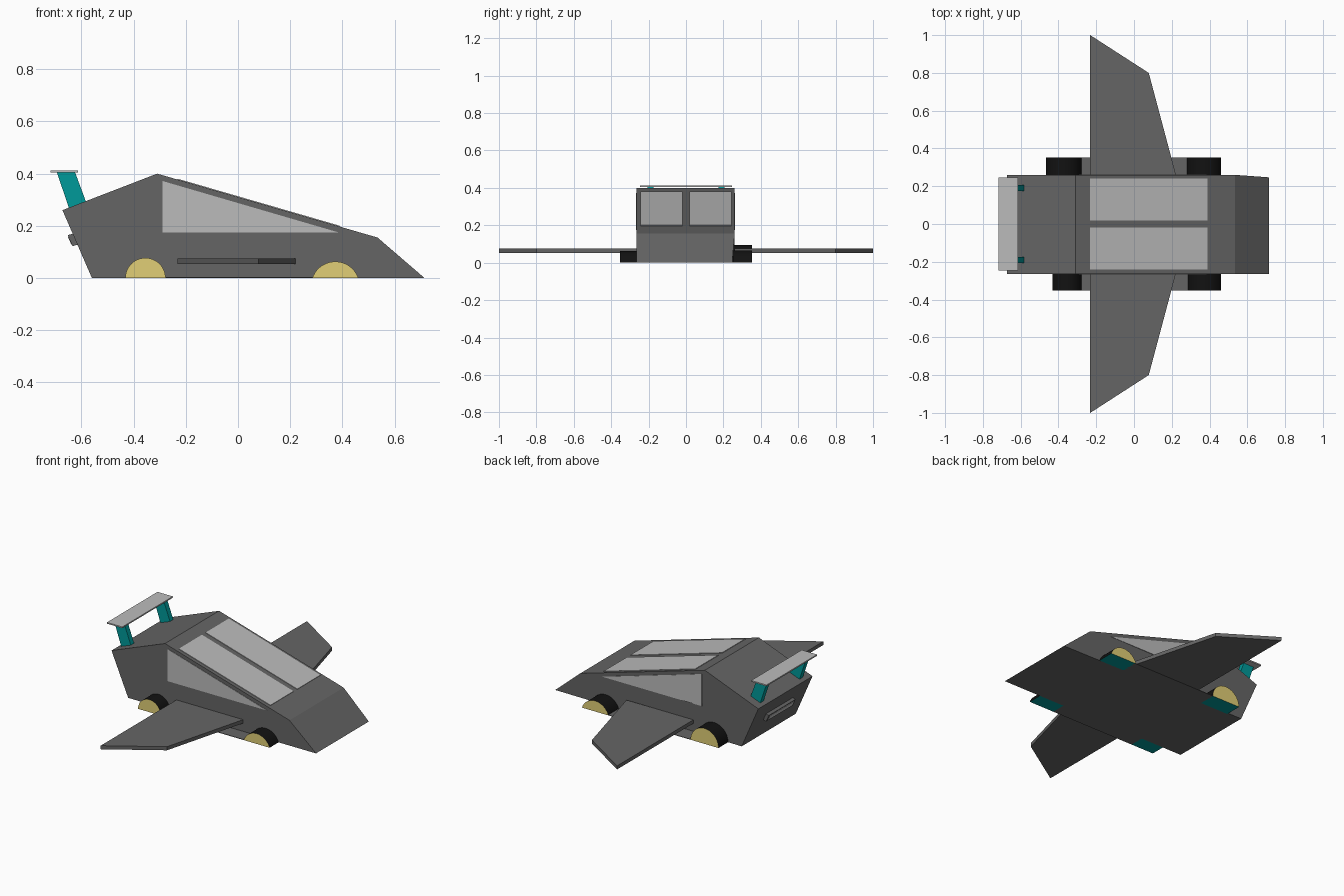
import bpy, bmesh, math
from mathutils import Vector

if "Cube" in bpy.data.objects:
    bpy.data.objects.remove(bpy.data.objects["Cube"])


def material(name, rgb):
    m = bpy.data.materials.new(name)
    m.diffuse_color = (*rgb, 1)
    m.use_nodes = True
    m.node_tree.nodes["Principled BSDF"].inputs["Base Color"].default_value = m.diffuse_color
    return m


BODY = material("dark_grey", (0.13, 0.13, 0.13))
GLASS = material("light_grey", (0.5, 0.5, 0.5))
TEAL = material("teal", (0.0, 0.32, 0.32))
BLACK = material("black", (0.006, 0.006, 0.006))
GOLD = material("gold", (0.75, 0.62, 0.18))


def prism(name, outline, offset, mats):
    """Extrude a 3D outline along an offset; returns the object."""
    bm = bmesh.new()
    face = bm.faces.new([bm.verts.new(p) for p in outline])
    ext = bmesh.ops.extrude_face_region(bm, geom=[face], use_keep_orig=True)
    moved = [g for g in ext["geom"] if isinstance(g, bmesh.types.BMVert)]
    bmesh.ops.translate(bm, verts=moved, vec=Vector(offset))
    bmesh.ops.recalc_face_normals(bm, faces=bm.faces)
    mesh = bpy.data.meshes.new(name)
    bm.to_mesh(mesh)
    bm.free()
    for m in mats:
        mesh.materials.append(m)
    obj = bpy.data.objects.new(name, mesh)
    bpy.context.collection.objects.link(obj)
    return obj


def side_prism(name, profile, y0, y1, mats):
    return prism(name, [(x, y0, z) for x, z in profile], (0, y1 - y0, 0), mats)


def flat_prism(name, plan, z0, z1, mats):
    return prism(name, [(x, y, z0) for x, y in plan], (0, 0, z1 - z0), mats)


# Wedge body, nose slightly narrowed on one side
body = side_prism("body", [(-0.56, 0), (-0.673, 0.26), (-0.31, 0.40),
                           (0.535, 0.155), (0.715, 0)], -0.265, 0.26, [BODY])
for v in body.data.vertices:
    if v.co.x > 0.6 and v.co.y > 0:
        v.co.y = 0.247


# Half-sunk wheels: black tread, gold cap, teal underside
def wheel(name, cx, half, height, side):
    r = (half * half + height * height) / (2 * height)
    a0 = math.asin((r - height) / r)
    n = 24
    angles = [a0 + (math.pi - 2 * a0) * i / n for i in range(n + 1)]
    prof = [(cx + r * math.cos(a), r * math.sin(a) - (r - height)) for a in angles]
    obj = side_prism(name, prof, side * 0.25, side * 0.352, [BLACK, GOLD, TEAL])
    for p in obj.data.polygons:
        if abs(p.normal.y) > 0.9:
            p.material_index = 1
        elif p.normal.z < -0.9:
            p.material_index = 2
        else:
            p.use_smooth = True


wheel("rear_wheel_near", -0.355, 0.077, 0.077, -1)
wheel("rear_wheel_far", -0.372, 0.095, 0.095, 1)
wheel("front_wheel_near", 0.373, 0.088, 0.063, -1)
wheel("front_wheel_far", 0.37, 0.09, 0.065, 1)

for side, tag in ((-1, "near"), (1, "far")):
    # Swept wing
    flat_prism("wing_" + tag, [(-0.232, side * 0.26), (0.222, side * 0.26),
                               (0.078, side * 0.80), (-0.232, side * 1.0)],
               0.053, 0.075, [BODY])
    # Flat sill between the wheels
    flat_prism("sill_" + tag, [(-0.28, side * 0.25), (0.29, side * 0.25),
                               (0.29, side * 0.352), (-0.28, side * 0.352)],
               0, 0.003, [BODY])
    # Side window
    y = -0.265 if side < 0 else 0.26
    side_prism("side_window_" + tag, [(-0.29, 0.372), (-0.29, 0.175), (0.385, 0.175)],
               y - side * 0.01, y + side * 0.002, [GLASS])
    # Windscreen pane lying on the sloping hood
    z = lambda x: 0.40 - (x + 0.31) * 0.245 / 0.845
    ya, yb = (0.018, 0.242) if side > 0 else (-0.242, -0.018)
    prism("windscreen_" + tag, [(x, yy, z(x) - 0.008) for x, yy in
                                ((-0.235, ya), (0.387, ya), (0.387, yb), (-0.235, yb))],
          (0.003, 0, 0.0105), [GLASS])
    # Spoiler strut
    side_prism("spoiler_strut_" + tag, [(-0.695, 0.406), (-0.625, 0.406), (-0.58, 0.285),
                                        (-0.645, 0.26)],
               side * 0.19 - 0.016, side * 0.19 + 0.016, [TEAL])

# Spoiler blade
flat_prism("spoiler_blade", [(-0.718, -0.245), (-0.614, -0.245),
                             (-0.614, 0.245), (-0.718, 0.245)], 0.405, 0.413, [GLASS])


# Rear plate with a lighter panel, following the slanted tail
def tail_box(name, z0, z1, half_width, depth, mat):
    tail = lambda z: -0.56 - 0.113 * z / 0.26
    prism(name, [(tail(zz) + 0.01, yy, zz) for zz, yy in
                 ((z0, -half_width), (z1, -half_width), (z1, half_width), (z0, half_width))],
          (-depth - 0.01, 0, -depth * 0.43), [mat])


tail_box("rear_plate_frame", 0.13, 0.172, 0.13, 0.018, BODY)
tail_box("rear_plate_panel", 0.137, 0.165, 0.115, 0.020, GLASS)
